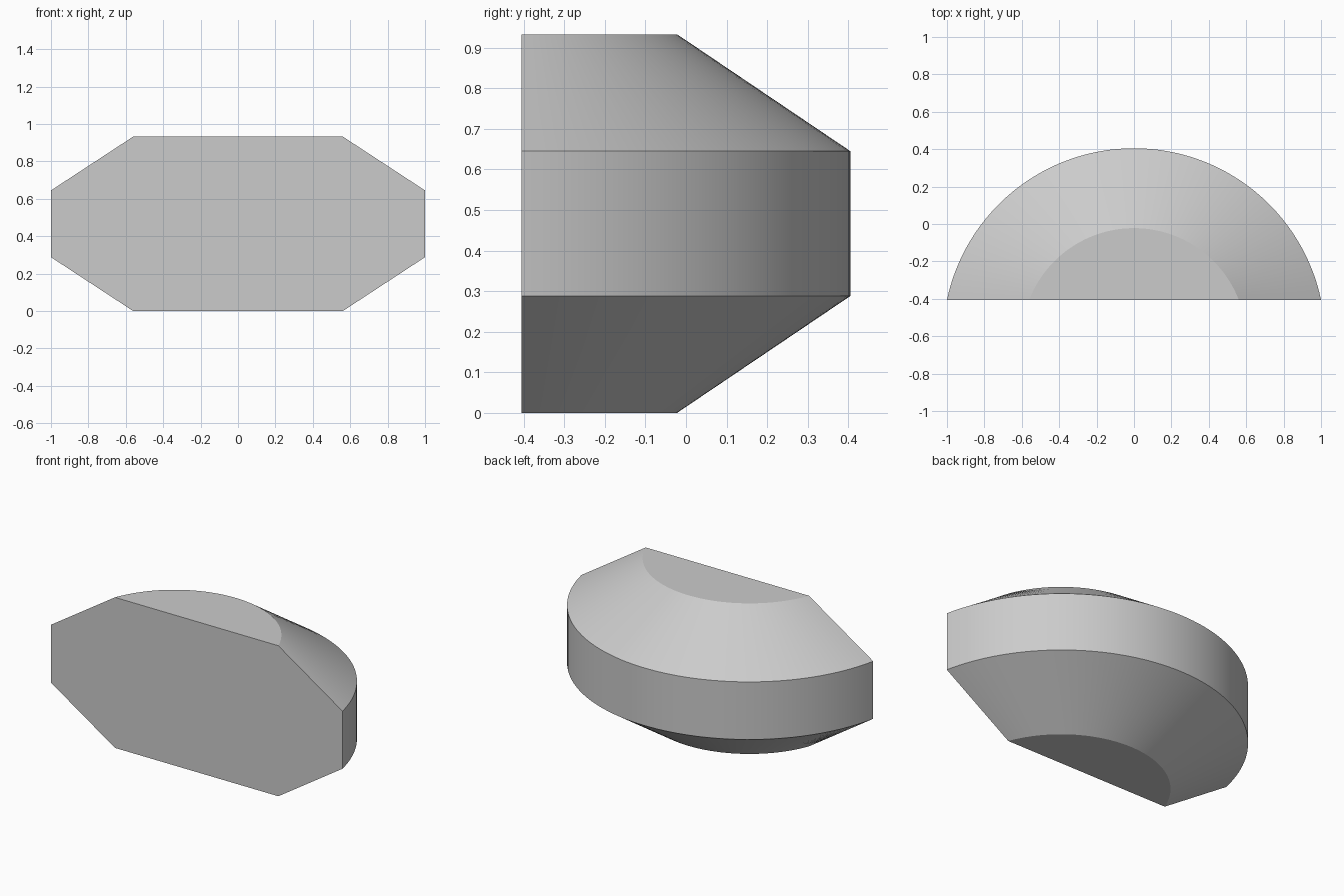
import bpy, bmesh, math

cube = bpy.data.objects.get("Cube")
if cube:
    bpy.data.objects.remove(cube, do_unlink=True)

FRONT_Y = -0.405
SEGMENTS = 64

grey = bpy.data.materials.new("light grey")
grey.use_nodes = True
grey.diffuse_color = (0.6, 0.6, 0.6, 1)
grey.node_tree.nodes["Principled BSDF"].inputs["Base Color"].default_value = (0.6, 0.6, 0.6, 1)


def arc(bm, half_width, depth, z):
    """Circular arc that starts and ends on the flat front plane."""
    radius = (half_width ** 2 + depth ** 2) / (2 * depth)
    centre_y = FRONT_Y + depth - radius
    start = math.atan2(FRONT_Y - centre_y, half_width)
    sweep = math.pi - 2 * start
    return [bm.verts.new((radius * math.cos(start + sweep * i / SEGMENTS),
                          centre_y + radius * math.sin(start + sweep * i / SEGMENTS), z))
            for i in range(SEGMENTS + 1)]


# Half-round body: arcs lofted from bottom to top
bm = bmesh.new()
sections = [(0.56, 0.383, 0), (1, 0.81, 0.288), (1, 0.81, 0.645), (0.56, 0.383, 0.933)]
rings = [arc(bm, *s) for s in sections]
for low, high in zip(rings, rings[1:]):
    for i in range(SEGMENTS):
        bm.faces.new((low[i], low[i + 1], high[i + 1], high[i]))

# Bottom, top and flat front
bm.faces.new(rings[0])
bm.faces.new(rings[-1])
bm.faces.new([r[0] for r in rings] + [r[-1] for r in reversed(rings)])
bmesh.ops.recalc_face_normals(bm, faces=bm.faces)

mesh = bpy.data.meshes.new("half_round_body")
bm.to_mesh(mesh)
bm.free()
mesh.materials.append(grey)
body = bpy.data.objects.new("half_round_body", mesh)
bpy.context.collection.objects.link(body)

# Smooth curved walls, crisp rims
bpy.ops.object.select_all(action='DESELECT')
body.select_set(True)
bpy.context.view_layer.objects.active = body
bpy.ops.object.shade_smooth_by_angle(angle=math.radians(30))
